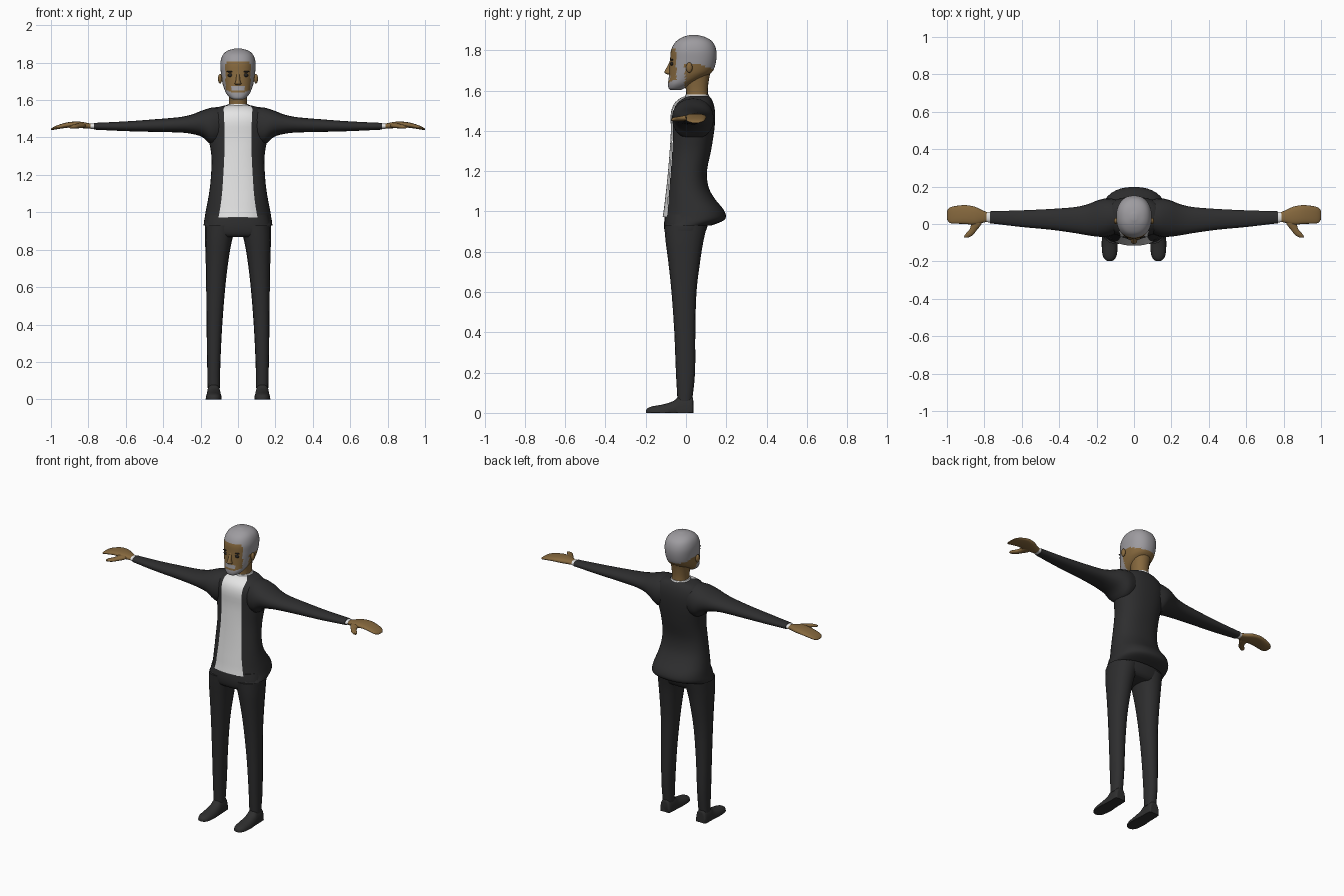
import bpy, bmesh, math
from mathutils import Vector


def material(name, r, g, b):
    m = bpy.data.materials.new(name)
    m.diffuse_color = (r, g, b, 1)
    return m


SUIT = material("charcoal suit", 0.027, 0.027, 0.028)
SHOE = material("shoe black", 0.028, 0.028, 0.028)
SHIRT = material("shirt white", 0.78, 0.78, 0.78)
SKIN = material("skin tan", 0.24, 0.14, 0.048)
HAIR = material("hair grey", 0.34, 0.33, 0.35)
EYE = material("eye dark", 0.02, 0.018, 0.016)


def smooth_rings(rings, k):
    """Catmull-Rom interpolation between key cross-sections."""
    out = []
    for i in range(len(rings) - 1):
        p = [rings[max(0, min(len(rings) - 1, i + j))] for j in (-1, 0, 1, 2)]
        for s in range(k):
            t = s / k
            out.append([0.5 * (2 * b + (c - a) * t + (2 * a - 5 * b + 4 * c - d) * t * t
                               + (3 * b - a - 3 * c + d) * t ** 3)
                        for a, b, c, d in zip(*p)])
    return out + [list(rings[-1])]


def spow(v, e):
    return math.copysign(abs(v) ** e, v)


def finish(name, bm, mats, mirror=False, angle=50):
    bmesh.ops.recalc_face_normals(bm, faces=bm.faces)
    for f in bm.faces:
        f.smooth = True
    me = bpy.data.meshes.new(name)
    bm.to_mesh(me)
    bm.free()
    for m in mats:
        me.materials.append(m)
    me.set_sharp_from_angle(angle=math.radians(angle))
    ob = bpy.data.objects.new(name, me)
    bpy.context.collection.objects.link(ob)
    if mirror:
        mod = ob.modifiers.new("mirror", 'MIRROR')
        mod.use_mirror_merge = False
    return ob


def loft(name, rings, axis, mats, n=20, k=3, p=2.2, mirror=False, arc=None, floor=None, rule=None):
    """Rings are (position, a0, a1, b0, b1): spans across the lofting axis."""
    bm = bmesh.new()
    rows = []
    for r in smooth_rings(rings, k):
        t, a0, a1, b0, b1 = r[:5]
        lo, hi = arc(r, p) if arc else (0, 2 * math.pi)
        count = n + 1 if arc else n
        row = []
        for i in range(count):
            th = lo + (hi - lo) * i / n
            a = (a0 + a1) / 2 + (a1 - a0) / 2 * spow(math.sin(th), 2 / p)
            b = (b0 + b1) / 2 - (b1 - b0) / 2 * spow(math.cos(th), 2 / p)
            if floor is not None:
                b = max(b, floor)
            row.append(bm.verts.new({'x': (t, a, b), 'y': (a, t, b), 'z': (a, b, t)}[axis]))
        rows.append(row)
    for r0, r1 in zip(rows, rows[1:]):
        m = len(r0)
        for i in range(m - 1 if arc else m):
            j = (i + 1) % m
            bm.faces.new((r0[i], r0[j], r1[j], r1[i]))
    if not arc:
        bm.faces.new(rows[0])
        bm.faces.new(rows[-1])
    if rule:
        for f in bm.faces:
            f.material_index = rule(f.calc_center_median())
    return finish(name, bm, mats, mirror)


def ellipsoid(name, center, radii, mat, mirror=False, seg=16):
    bm = bmesh.new()
    bmesh.ops.create_uvsphere(bm, u_segments=seg, v_segments=10, radius=1)
    for v in bm.verts:
        v.co = Vector(center) + Vector(c * r for c, r in zip(v.co, radii))
    return finish(name, bm, [mat], mirror)


# Torso sections: z, half width, front y, back y, half width of jacket opening
torso = [(0.93, 0.184, -0.115, 0.125, 0.118), (0.95, 0.182, -0.114, 0.178, 0.11),
         (0.972, 0.178, -0.112, 0.198, 0.10), (1.01, 0.172, -0.106, 0.186, 0.093),
         (1.06, 0.162, -0.100, 0.145, 0.086), (1.12, 0.152, -0.093, 0.112, 0.08),
         (1.20, 0.144, -0.085, 0.104, 0.075), (1.30, 0.142, -0.077, 0.124, 0.07),
         (1.40, 0.158, -0.071, 0.140, 0.07), (1.48, 0.165, -0.072, 0.145, 0.07),
         (1.53, 0.150, -0.058, 0.138, 0.072), (1.56, 0.112, -0.028, 0.125, 0.072),
         (1.573, 0.060, 0.002, 0.112, 0.05)]


def opening(r, p):
    return math.asin(min(0.9, r[5] / r[2]) ** (p / 2))


def jacket_arc(r, p):
    return opening(r, p), 2 * math.pi - opening(r, p)


def shirt_arc(r, p):
    return -opening(r, p) * 1.06, opening(r, p) * 1.06


loft("jacket", [(z, -w, w, f, b, o) for z, w, f, b, o in torso], 'z', [SUIT],
     n=30, arc=jacket_arc, p=2.3)
loft("shirt_front", [(z, -w, w, f - 0.004, b, o) for z, w, f, b, o in torso[2:]], 'z', [SHIRT],
     n=10, arc=shirt_arc, p=2.3)
loft("shirt_collar", [(1.55, -0.064, 0.064, -0.012, 0.118), (1.57, -0.059, 0.059, -0.006, 0.116),
                      (1.58, -0.054, 0.054, -0.002, 0.113)], 'z', [SHIRT], k=1)

# Sleeves, cuffs and hands
loft("sleeve", [(0.09, -0.05, 0.13, 1.37, 1.562), (0.14, -0.068, 0.138, 1.36, 1.560),
                (0.19, -0.068, 0.128, 1.402, 1.545), (0.25, -0.06, 0.105, 1.42, 1.522),
                (0.32, -0.048, 0.09, 1.427, 1.508), (0.45, -0.03, 0.08, 1.43, 1.497),
                (0.60, -0.016, 0.073, 1.434, 1.486), (0.77, 0.004, 0.068, 1.442, 1.478)],
     'x', [SUIT], mirror=True)
loft("cuff", [(0.755, 0.007, 0.066, 1.444, 1.476), (0.788, 0.010, 0.064, 1.446, 1.475)],
     'x', [SHIRT], k=1, mirror=True)
loft("hand", [(0.78, 0.014, 0.062, 1.448, 1.472), (0.81, 0.006, 0.073, 1.448, 1.479),
              (0.85, -0.004, 0.092, 1.451, 1.485), (0.90, 0.0, 0.101, 1.453, 1.483),
              (0.95, 0.002, 0.097, 1.447, 1.471), (0.985, 0.006, 0.088, 1.441, 1.457),
              (1.0, 0.025, 0.070, 1.439, 1.446)], 'x', [SKIN], p=2.4, mirror=True)
loft("thumb", [(0.04, 0.81, 0.875, 1.453, 1.477), (0.0, 0.815, 0.872, 1.450, 1.477),
               (-0.03, 0.838, 0.880, 1.449, 1.472), (-0.058, 0.86, 0.905, 1.448, 1.467),
               (-0.073, 0.885, 0.908, 1.450, 1.460)], 'y', [SKIN], n=14, mirror=True)

# Trousers
loft("trouser_hips", [(0.868, -0.150, 0.150, -0.085, 0.07), (0.885, -0.172, 0.172, -0.102, 0.09),
                      (0.93, -0.176, 0.176, -0.109, 0.108), (0.985, -0.165, 0.165, -0.104, 0.12)],
     'z', [SUIT], n=24, p=2.6)
loft("trouser_leg", [(0.06, 0.097, 0.162, -0.042, 0.03), (0.2, 0.094, 0.165, -0.05, 0.045),
                     (0.4, 0.084, 0.168, -0.058, 0.046), (0.6, 0.068, 0.170, -0.072, 0.052),
                     (0.75, 0.05, 0.173, -0.088, 0.07), (0.85, 0.032, 0.176, -0.101, 0.086),
                     (0.93, 0.01, 0.175, -0.108, 0.105)], 'z', [SUIT], n=16, p=2.3, mirror=True)

# Shoes, flattened at the sole
loft("shoe", [(0.036, 0.105, 0.155, -0.06, 0.06), (0.028, 0.094, 0.166, -0.08, 0.082),
              (-0.03, 0.092, 0.168, -0.085, 0.085), (-0.06, 0.089, 0.170, -0.055, 0.06),
              (-0.11, 0.087, 0.173, -0.042, 0.043), (-0.165, 0.092, 0.168, -0.03, 0.033),
              (-0.19, 0.105, 0.155, -0.022, 0.024), (-0.199, 0.122, 0.140, -0.010, 0.012)],
     'y', [SHOE], p=2.4, floor=0.0, mirror=True)

# Neck
loft("neck", [(1.54, -0.05, 0.05, 0.002, 0.112), (1.60, -0.048, 0.048, 0.0, 0.108),
              (1.66, -0.054, 0.054, -0.012, 0.115), (1.70, -0.06, 0.06, -0.01, 0.125)],
     'z', [SKIN])


def head_colour(c):
    """0 is skin, 1 is hair and beard."""
    x, y, z = abs(c.x), c.y, c.z
    if y < -0.005:
        hairline = 1.806 if y < -0.05 else 1.73
        beard = z < 1.638 + 0.5 * max(0, x - 0.03)
        sideburn = y > -0.048
        moustache = 1.655 < z < 1.675 and x < 0.036
        return int(z > hairline or beard or sideburn or moustache)
    return int(z > 1.733 - max(0, y - 0.06) * 0.35)


# Head with hair cap and beard
loft("head", [(1.603, -0.025, 0.025, -0.078, -0.025), (1.612, -0.042, 0.042, -0.087, -0.005),
              (1.635, -0.062, 0.062, -0.089, 0.035), (1.67, -0.077, 0.077, -0.085, 0.10),
              (1.70, -0.085, 0.085, -0.083, 0.135), (1.75, -0.092, 0.092, -0.079, 0.150),
              (1.80, -0.094, 0.094, -0.074, 0.150), (1.84, -0.082, 0.082, -0.053, 0.133),
              (1.864, -0.056, 0.056, -0.018, 0.098), (1.876, -0.015, 0.015, 0.02, 0.055)],
     'z', [SKIN, HAIR], n=56, k=6, p=2.25, rule=head_colour)
loft("nose", [(1.68, -0.012, 0.012, -0.092, -0.07), (1.688, -0.018, 0.018, -0.106, -0.065),
              (1.70, -0.013, 0.013, -0.104, -0.065), (1.73, -0.009, 0.009, -0.087, -0.065),
              (1.75, -0.007, 0.007, -0.079, -0.065)], 'z', [SKIN], n=12)
ellipsoid("lips", (0, -0.081, 1.648), (0.022, 0.007, 0.004), SKIN)
ellipsoid("ear", (0.096, 0.016, 1.714), (0.011, 0.016, 0.026), SKIN, mirror=True)
ellipsoid("eye", (0.039, -0.069, 1.733), (0.016, 0.008, 0.010), EYE, mirror=True)
ellipsoid("eyebrow", (0.041, -0.069, 1.752), (0.020, 0.007, 0.004), EYE, mirror=True)
